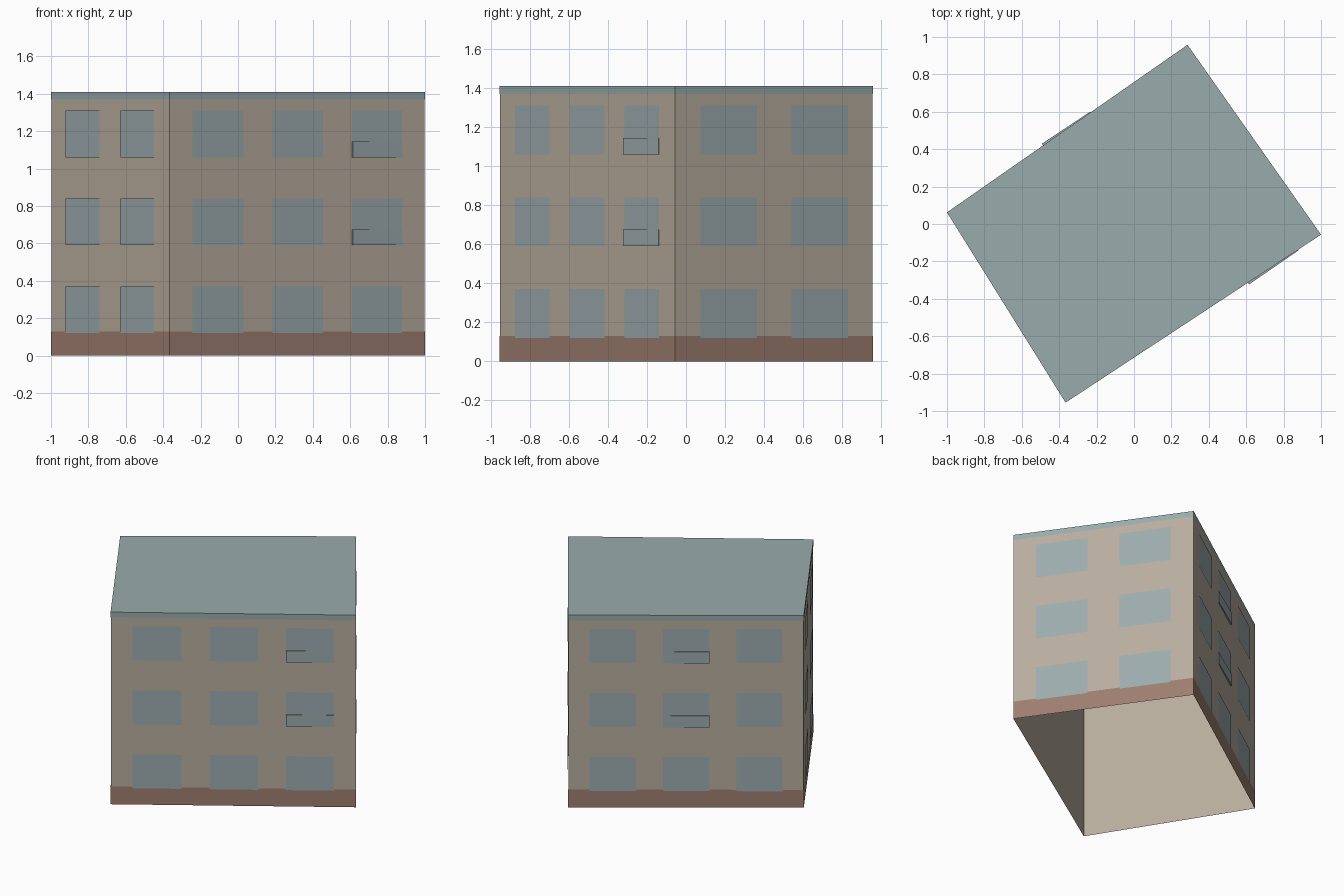
import bpy
from mathutils import Vector

cube = bpy.data.objects.get("Cube")
if cube:
    bpy.data.objects.remove(cube, do_unlink=True)

# Footprint, counter-clockwise from the left corner
CORNERS = [Vector(c) for c in ((-1, 0.062), (-0.366, -0.955), (1, -0.057), (0.286, 0.958))]
HEIGHT = 1.41
FLOORS = (0.12, 0.59, 1.06)
WINDOW_HEIGHT = 0.25


def srgb(r, g, b):
    return tuple(((v / 255 + 0.055) / 1.055) ** 2.4 for v in (r, g, b)) + (1,)


def material(name, colour):
    mat = bpy.data.materials.new(name)
    mat.use_nodes = True
    mat.diffuse_color = colour
    bsdf = next(n for n in mat.node_tree.nodes if n.type == "BSDF_PRINCIPLED")
    bsdf.inputs["Base Color"].default_value = colour
    bsdf.inputs["Roughness"].default_value = 0.9
    return mat


WALL = material("beige render", srgb(184, 173, 158))
PLINTH = material("brown plinth", srgb(157, 126, 112))
GLASS = material("blue grey glass", srgb(156, 171, 174))
ROOF = material("grey green roof", srgb(153, 171, 171))


def add_mesh(name, verts, faces, mat):
    mesh = bpy.data.meshes.new(name)
    mesh.from_pydata(verts, [], faces)
    mesh.materials.append(mat)
    obj = bpy.data.objects.new(name, mesh)
    bpy.context.collection.objects.link(obj)
    return obj


def band(name, bottom, top, mat, scale=1.0, capped=False):
    """Ring of four wall faces around the footprint, with an optional lid."""
    verts = [(c.x * scale, c.y * scale, z) for z in (bottom, top) for c in CORNERS]
    faces = [(i, (i + 1) % 4, (i + 1) % 4 + 4, i + 4) for i in range(4)]
    if capped:
        faces.append((4, 5, 6, 7))
    return add_mesh(name, verts, faces, mat)


def on_wall(side, t, z, out):
    """Point at fraction t along a wall, pushed outwards."""
    a, b = CORNERS[side], CORNERS[(side + 1) % 4]
    d = (b - a).normalized()
    p = a.lerp(b, t) + Vector((d.y, -d.x)) * out
    return (p.x, p.y, z)


def window(name, side, t0, t1, z):
    top = z + WINDOW_HEIGHT
    verts = [on_wall(side, t, h, 0.002) for t, h in ((t0, z), (t1, z), (t1, top), (t0, top))]
    add_mesh(name, verts, [(0, 1, 2, 3)], GLASS)


def railing(name, side, t0, t1, z, out0, out1):
    """Shallow wedge-shaped balcony front."""
    verts = [on_wall(side, t, h, o) for h in (z, z + 0.085)
             for t, o in ((t0, 0), (t0, out0), (t1, out1), (t1, 0))]
    faces = [(i, (i + 1) % 4, (i + 1) % 4 + 4, i + 4) for i in range(4)]
    add_mesh(name, verts, faces + [(3, 2, 1, 0), (4, 5, 6, 7)], GLASS)


# Hollow body, open underneath, with plinth and roof edge
band("walls", 0, HEIGHT - 0.004, WALL, 0.997, capped=True)
band("plinth", 0, 0.13, PLINTH)
band("roof", 1.37, HEIGHT, ROOF, capped=True)

# Windows: two per floor on the short walls, three on the long ones
SHORT = ((0.127, 0.412), (0.588, 0.872))
LONG = ((0.09, 0.288), (0.403, 0.6), (0.714, 0.91))
for side in range(4):
    for floor, z in enumerate(FLOORS):
        for col, (t0, t1) in enumerate(LONG if side % 2 else SHORT):
            window(f"window_{side}_{floor}_{col}", side, t0, t1, z)

# Balcony fronts on the upper floors of both long walls
for floor, z in enumerate(FLOORS[1:], 1):
    railing(f"front_balcony_{floor}", 1, *LONG[2], z, 0.011, 0.004)
    railing(f"back_balcony_{floor}", 3, *LONG[1], z, 0.004, 0.011)
